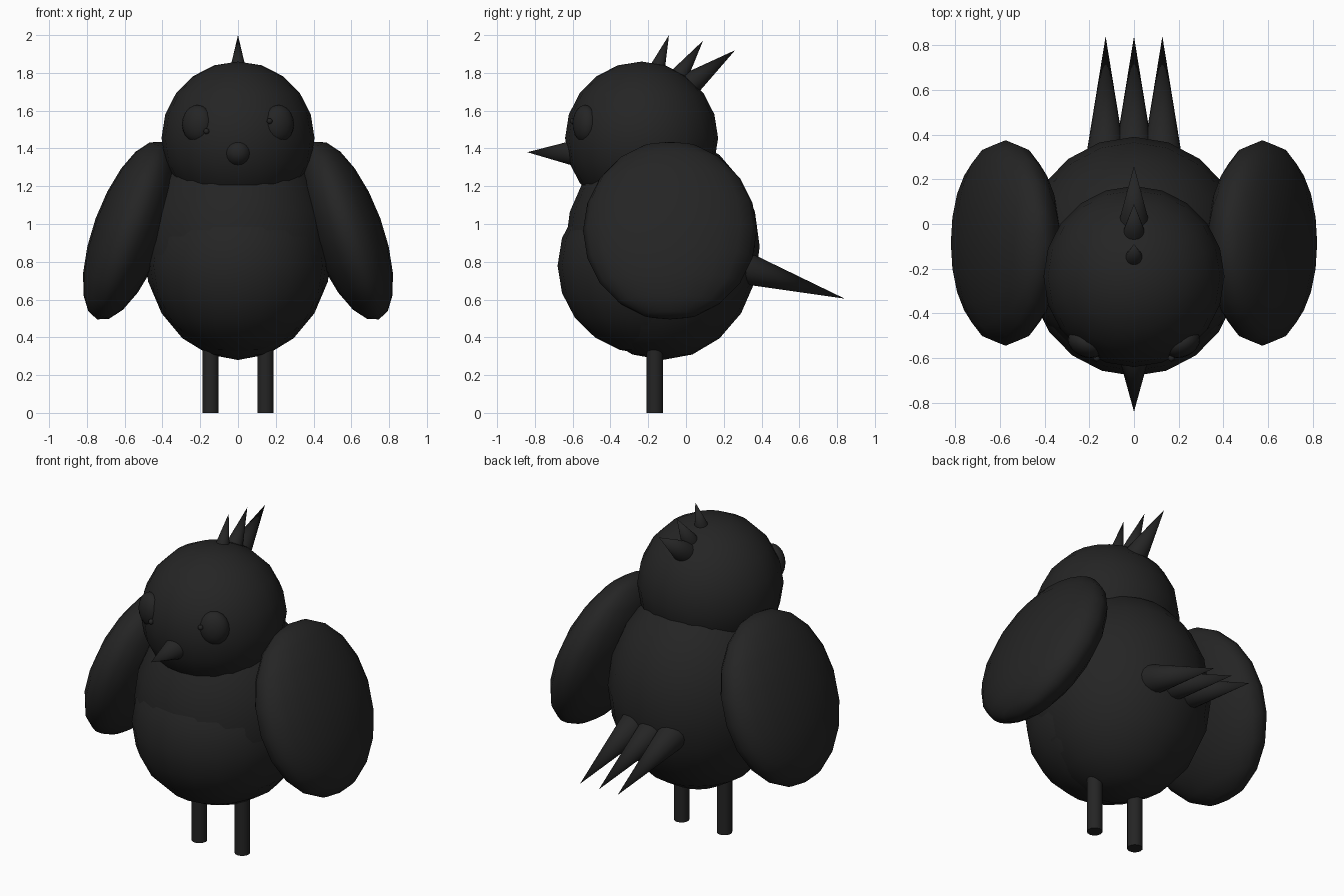
import bpy
from math import radians
from mathutils import Vector

cube = bpy.data.objects.get("Cube")
if cube:
    bpy.data.objects.remove(cube, do_unlink=True)

black = bpy.data.materials.new("soft_black")
black.use_nodes = True
black.diffuse_color = (0.018, 0.018, 0.018, 1)
black.node_tree.nodes["Principled BSDF"].inputs["Base Color"].default_value = (0.018, 0.018, 0.018, 1)


def finish(name, angle):
    """Name, colour and smooth the newest object."""
    ob = bpy.context.object
    ob.name = name
    ob.data.materials.append(black)
    bpy.ops.object.transform_apply(location=False, rotation=True, scale=True)
    bpy.ops.object.shade_smooth_by_angle(angle=radians(angle))
    return ob


def ball(name, centre, radii, turn=(0, 0, 0)):
    bpy.ops.mesh.primitive_uv_sphere_add(segments=20, ring_count=10, radius=1, location=centre,
                                         rotation=[radians(a) for a in turn])
    bpy.context.object.scale = radii
    return finish(name, 60)


def spike(name, base, tip, r_base, r_tip=0.0, sides=16):
    """Cone or rod from base to tip."""
    base, tip = Vector(base), Vector(tip)
    axis = tip - base
    bpy.ops.mesh.primitive_cone_add(vertices=sides, radius1=r_base, radius2=r_tip, depth=axis.length,
                                    location=(base + tip) / 2,
                                    rotation=axis.to_track_quat('Z', 'Y').to_euler())
    return finish(name, 50)


# Body, belly and head
ball("body", (0, -0.125, 0.88), (0.5, 0.515, 0.6))
ball("belly", (0, -0.2, 0.78), (0.47, 0.48, 0.47))
ball("head", (0, -0.235, 1.455), (0.405, 0.405, 0.405))

# Beak
spike("beak", (0, -0.55, 1.375), (0, -0.84, 1.38), 0.08)

# Paired parts
for side, s in (("left", 1), ("right", -1)):
    ball(side + "_wing", (s * 0.575, -0.085, 0.965), (0.19, 0.46, 0.5), (0, -20 * s, 0))
    ball(side + "_eye", (s * 0.215, -0.535, 1.53), (0.085, 0.06, 0.1), (0, 0, 25 * s))
    ball(side + "_pupil", (s * 0.167, -0.6, 1.518 + s * 0.027), (0.015, 0.015, 0.015))
    spike(side + "_leg", (s * 0.145, -0.165, 0), (s * 0.145, -0.165, 0.42), 0.043, 0.043)

# Crest, growing toward the back
crest = [((-0.15, 1.83), (-0.09, 2.0), 0.04),
         ((-0.04, 1.78), (0.09, 1.97), 0.05),
         ((0.02, 1.74), (0.26, 1.92), 0.065)]
for i, (base, tip, r) in enumerate(crest):
    spike(f"crest_feather_{i + 1}", (0, *base), (0, *tip), r)

# Tail fan
for name, x in (("left", 0.127), ("middle", 0), ("right", -0.127)):
    spike(name + "_tail_feather", (x, 0.3, 0.77), (x, 0.84, 0.605), 0.088)
